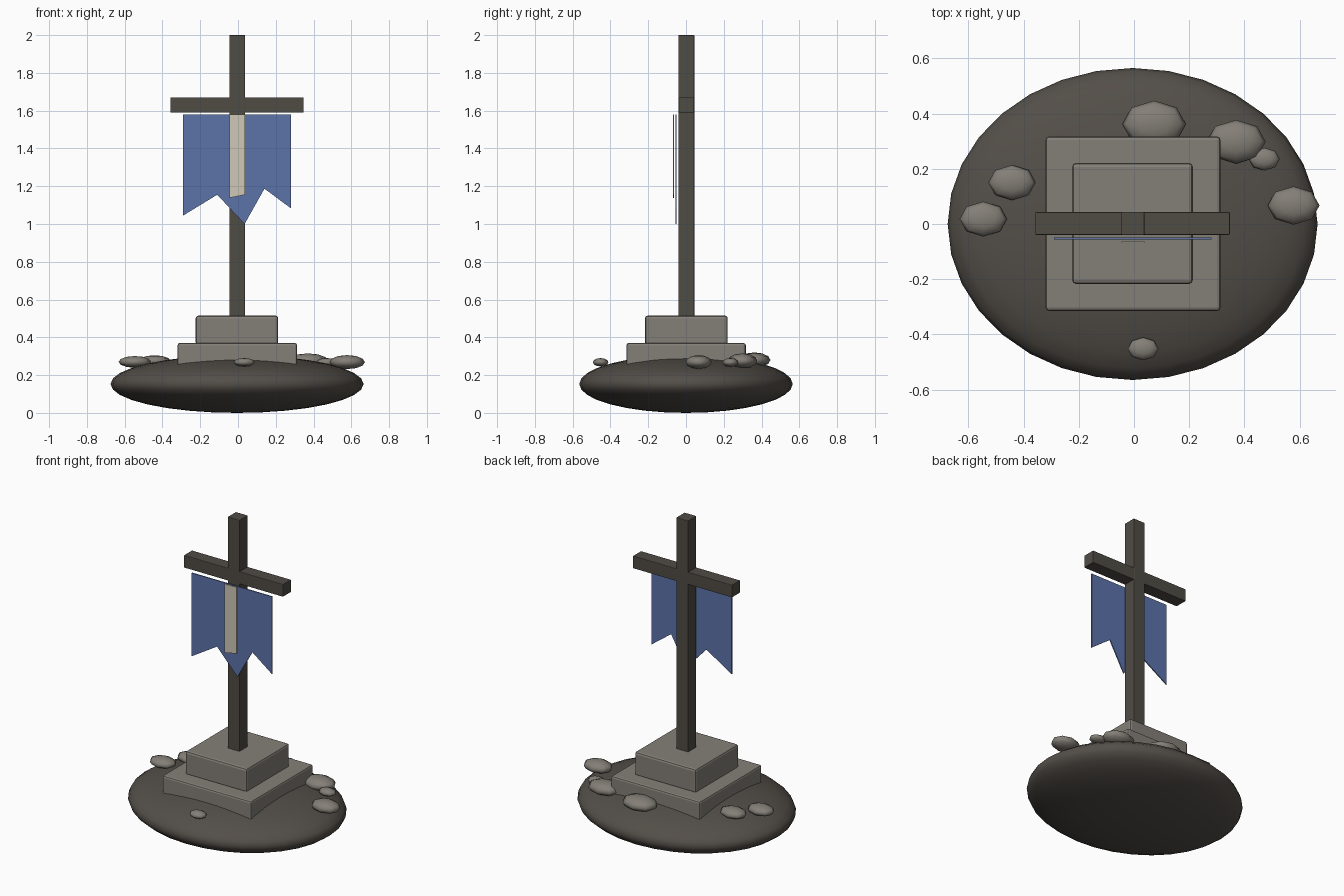
import bpy, bmesh
from mathutils import Matrix

if "Cube" in bpy.data.objects:
    bpy.data.objects.remove(bpy.data.objects["Cube"])


def material(name, srgb):
    m = bpy.data.materials.new(name)
    lin = [((c / 255 + 0.055) / 1.055) ** 2.4 for c in srgb]
    m.diffuse_color = (*lin, 1)
    m.use_nodes = True
    m.node_tree.nodes["Principled BSDF"].inputs["Base Color"].default_value = m.diffuse_color
    return m


EARTH = material("dark earth", (83, 78, 72))
STONE = material("grey stone", (132, 127, 119))
WOOD = material("dark wood", (80, 76, 69))
BLUE = material("blue cloth", (92, 115, 170))
CREAM = material("cream cloth", (208, 200, 183))


def finish(name, bm, mat, smooth=False):
    bmesh.ops.recalc_face_normals(bm, faces=bm.faces)
    for f in bm.faces:
        f.smooth = smooth
    me = bpy.data.meshes.new(name)
    bm.to_mesh(me)
    bm.free()
    me.materials.append(mat)
    ob = bpy.data.objects.new(name, me)
    bpy.context.collection.objects.link(ob)
    return ob


def box(name, lo, hi, mat, bevel):
    bm = bmesh.new()
    size = [b - a for a, b in zip(lo, hi)]
    mid = [(a + b) / 2 for a, b in zip(lo, hi)]
    bmesh.ops.create_cube(bm, size=1, matrix=Matrix.Translation(mid) @ Matrix.Diagonal((*size, 1)))
    ob = finish(name, bm, mat)
    mod = ob.modifiers.new("edge", "BEVEL")
    mod.width = bevel
    mod.segments = 2
    return ob


def ellipsoid(name, centre, radii, mat, segments, rings):
    bm = bmesh.new()
    bmesh.ops.create_uvsphere(bm, u_segments=segments, v_segments=rings, radius=1,
                              matrix=Matrix.Translation(centre) @ Matrix.Diagonal((*radii, 1)))
    return finish(name, bm, mat, True)


def cloth(name, outline, y, thick, mat):
    # flat panel in the xz plane, extruded backwards
    bm = bmesh.new()
    face = bm.faces.new([bm.verts.new((x, y, z)) for x, z in outline])
    ext = bmesh.ops.extrude_face_region(bm, geom=[face])
    verts = [v for v in ext["geom"] if isinstance(v, bmesh.types.BMVert)]
    bmesh.ops.translate(bm, verts=verts, vec=(0, thick, 0))
    return finish(name, bm, mat)


# Ground mound and stepped plinth
ellipsoid("mound", (-0.005, 0, 0.153), (0.67, 0.565, 0.153), EARTH, 32, 16)
box("lower_plinth", (-0.32, -0.315, 0.21), (0.313, 0.317, 0.37), STONE, 0.012)
box("upper_plinth", (-0.224, -0.217, 0.36), (0.213, 0.221, 0.515), STONE, 0.014)

# Wooden cross
box("pole", (-0.046, -0.04, 0.48), (0.038, 0.044, 2.0), WOOD, 0.003)
box("crossbar", (-0.357, -0.039, 1.59), (0.347, 0.043, 1.67), WOOD, 0.003)

# Banner with ragged hem, and its centre stripe
cloth("banner", [(-0.29, 1.58), (-0.29, 1.045), (-0.11, 1.155), (0.035, 1.0),
                 (0.14, 1.187), (0.28, 1.083), (0.28, 1.58)], -0.056, 0.007, BLUE)
cloth("banner_stripe", [(-0.046, 1.58), (-0.046, 1.138), (0.038, 1.155), (0.038, 1.58)],
      -0.069, 0.006, CREAM)

# Scattered rocks: x, y, z, width radius, height radius
rocks = [(0.073, 0.362, 0.28, 0.115, 0.04), (0.37, 0.298, 0.275, 0.107, 0.04),
         (0.472, 0.235, 0.267, 0.056, 0.023), (0.578, 0.067, 0.269, 0.094, 0.037),
         (-0.442, 0.15, 0.274, 0.086, 0.031), (-0.546, 0.018, 0.27, 0.086, 0.031),
         (0.033, -0.452, 0.268, 0.056, 0.022)]
for i, (x, y, z, r, h) in enumerate(rocks):
    ellipsoid(f"rock_{i + 1}", (x, y, z), (r, r * 0.74, h), STONE, 8, 6)
